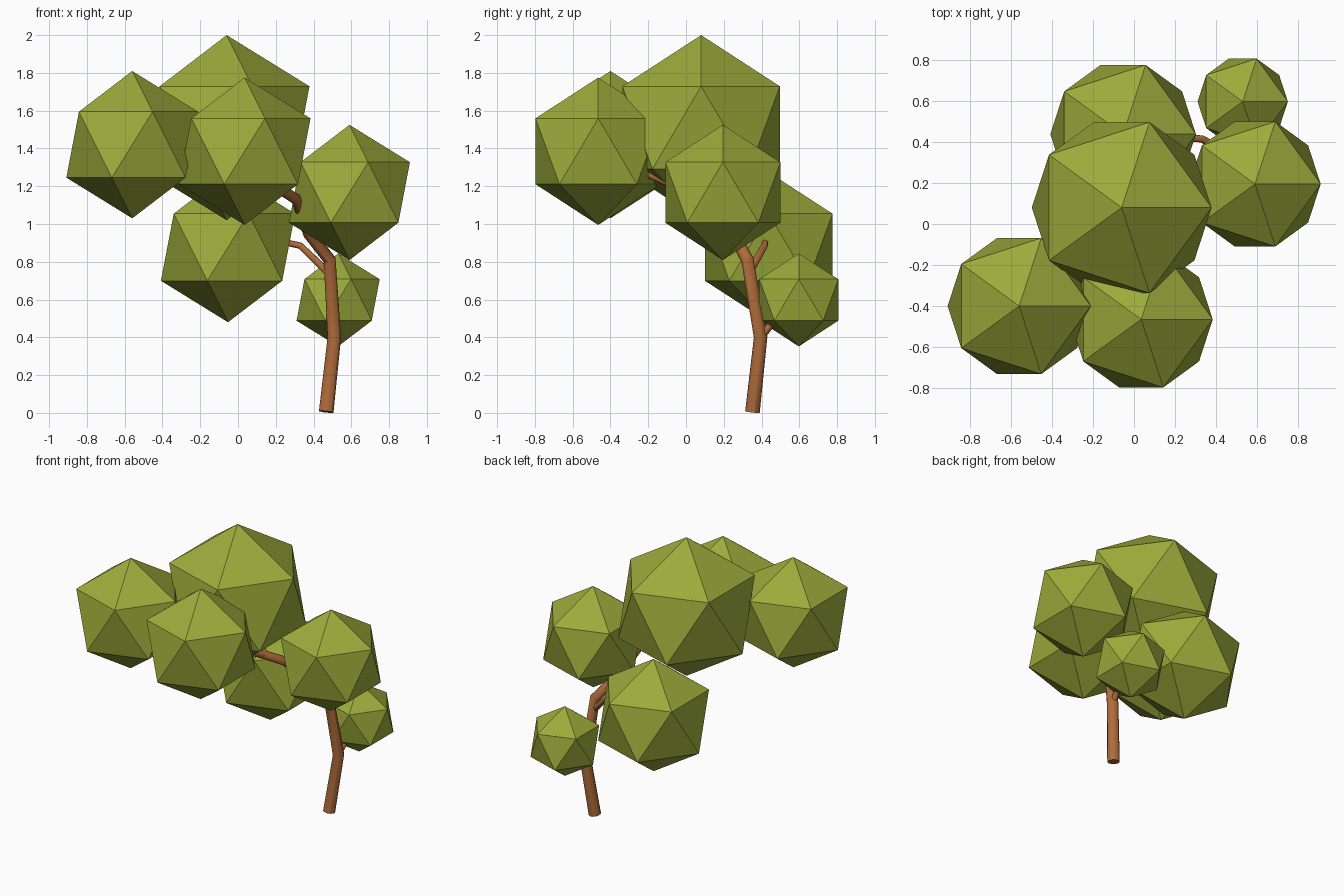
import bpy
import bmesh

if "Cube" in bpy.data.objects:
    bpy.data.objects.remove(bpy.data.objects["Cube"])


def material(name, rgb):
    m = bpy.data.materials.new(name)
    m.diffuse_color = (*rgb, 1)
    m.use_nodes = True
    m.node_tree.nodes["Principled BSDF"].inputs["Base Color"].default_value = m.diffuse_color
    return m


leaf = material("leaf green", (0.33, 0.41, 0.043))
bark = material("bark brown", (0.43, 0.15, 0.043))


def clump(name, centre, radius):
    """One flat-faced icosahedron of leaves."""
    bpy.ops.mesh.primitive_ico_sphere_add(subdivisions=1, radius=radius, location=centre)
    ob = bpy.context.object
    ob.name = name
    ob.data.materials.append(leaf)


def limb(name, points):
    """Tapered round limb through (x, y, z, radius) points."""
    cu = bpy.data.curves.new(name, 'CURVE')
    cu.dimensions = '3D'
    cu.bevel_depth = 1
    cu.bevel_resolution = 4
    cu.use_fill_caps = True
    sp = cu.splines.new('POLY')
    sp.points.add(len(points) - 1)
    for p, (x, y, z, r) in zip(sp.points, points):
        p.co = (x, y, z, 1)
        p.radius = r
    ob = bpy.data.objects.new(name, cu)
    bpy.context.collection.objects.link(ob)
    bpy.ops.object.select_all(action='DESELECT')
    ob.select_set(True)
    bpy.context.view_layer.objects.active = ob
    bpy.ops.object.convert(target='MESH')
    ob = bpy.context.object
    ob.data.materials.clear()
    ob.data.materials.append(bark)
    bpy.ops.object.shade_smooth_by_angle()


# Leaf clumps
clump("top_leaves", (-0.06, 0.08, 1.51), 0.49)
clump("left_leaves", (-0.56, -0.40, 1.42), 0.39)
clump("front_leaves", (0.035, -0.465, 1.385), 0.39)
clump("right_leaves", (0.59, 0.195, 1.167), 0.358)
clump("back_leaves", (-0.053, 0.438, 0.877), 0.397)
clump("low_leaves", (0.53, 0.597, 0.598), 0.246)

# Trunk
limb("trunk", [(0.467, 0.352, 0.006, 0.040), (0.51, 0.395, 0.40, 0.037),
               (0.485, 0.325, 0.81, 0.034), (0.375, 0.25, 0.95, 0.032),
               (0.31, 0.08, 1.13, 0.030), (0.20, -0.04, 1.20, 0.028)])

# Branches into each clump
limb("top_branch", [(0.22, -0.02, 1.19, 0.025), (-0.03, 0.07, 1.45, 0.018)])
limb("left_branch", [(0.21, -0.03, 1.19, 0.025), (-0.20, -0.22, 1.30, 0.018),
                     (-0.50, -0.38, 1.40, 0.015)])
limb("front_branch", [(0.22, -0.02, 1.19, 0.025), (0.05, -0.40, 1.35, 0.018)])
limb("right_branch", [(0.385, 0.255, 0.94, 0.022), (0.57, 0.20, 1.12, 0.018)])
limb("back_branch", [(0.485, 0.33, 0.735, 0.021), (0.33, 0.415, 0.885, 0.018),
                     (0.00, 0.435, 0.96, 0.015)])
limb("low_branch", [(0.51, 0.395, 0.40, 0.022), (0.52, 0.46, 0.48, 0.018),
                    (0.53, 0.58, 0.58, 0.014)])
